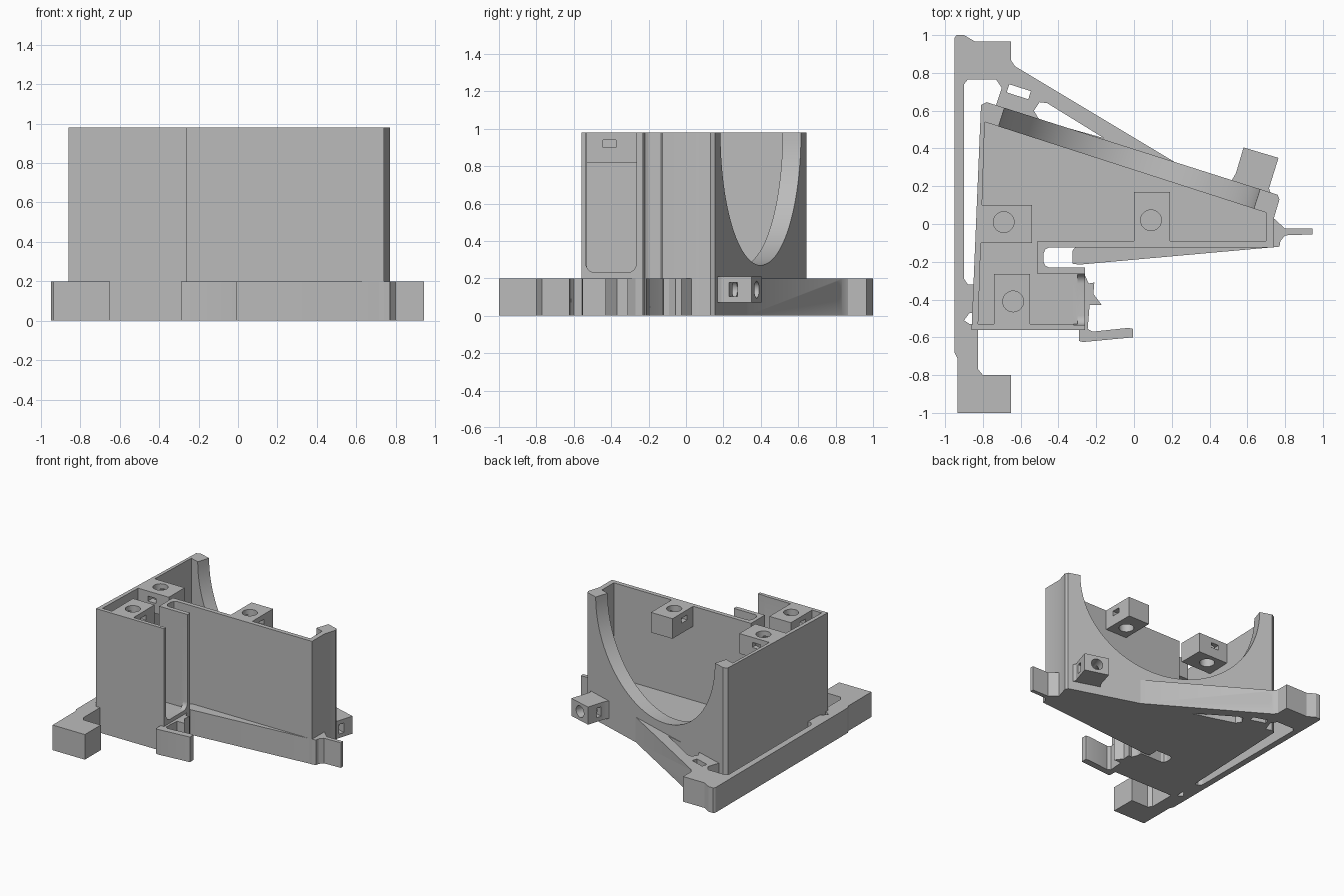
import bpy
import bmesh
from math import cos, sin, pi
from mathutils import Matrix, Vector

cube = bpy.data.objects.get("Cube")
if cube:
    bpy.data.objects.remove(cube, do_unlink=True)

grey = bpy.data.materials.new("plain_grey")
grey.use_nodes = True
grey.diffuse_color = (0.5, 0.5, 0.5, 1)
grey.node_tree.nodes["Principled BSDF"].inputs["Base Color"].default_value = (0.5, 0.5, 0.5, 1)

TOP = 0.98
BASE = 0.2
FLOOR = 0.23
# Directions along and out of the slanted back wall
ALONG = Vector((0.953, -0.303, 0))
OUT = Vector((0.303, 0.953, 0))


def finish(name, bm):
    bmesh.ops.recalc_face_normals(bm, faces=bm.faces)
    mesh = bpy.data.meshes.new(name)
    bm.to_mesh(mesh)
    bm.free()
    mesh.materials.append(grey)
    obj = bpy.data.objects.new(name, mesh)
    bpy.context.collection.objects.link(obj)
    return obj


def prism(name, outline, low, high, place=None):
    """Extrude a flat outline upwards, then optionally move it."""
    bm = bmesh.new()
    face = bm.faces.new([bm.verts.new((x, y, low)) for x, y in outline])
    grown = bmesh.ops.extrude_face_region(bm, geom=[face])["geom"]
    verts = [v for v in grown if isinstance(v, bmesh.types.BMVert)]
    bmesh.ops.translate(bm, verts=verts, vec=(0, 0, high - low))
    if place:
        bm.transform(place)
    return finish(name, bm)


def rect(x0, x1, y0, y1):
    return [(x0, y0), (x1, y0), (x1, y1), (x0, y1)]


def rod(center, radius, length, axis=(0, 0, 1), sides=32):
    bm = bmesh.new()
    bmesh.ops.create_cone(bm, cap_ends=True, segments=sides, radius1=radius,
                          radius2=radius, depth=length)
    turn = Vector(axis).to_track_quat('Z', 'Y').to_matrix().to_4x4()
    bm.transform(Matrix.Translation(center) @ turn)
    return finish("cutter", bm)


def slab(center, along, across, high):
    """Box cutter lined up with the slanted back wall."""
    bm = bmesh.new()
    bmesh.ops.create_cube(bm, size=1)
    turn = Matrix((ALONG, OUT, (0, 0, 1))).transposed().to_4x4()
    bm.transform(Matrix.Translation(center) @ turn @ Matrix.Diagonal((along, across, high, 1)))
    return finish("cutter", bm)


def cut(obj, *cutters):
    bpy.context.view_layer.objects.active = obj
    for tool in cutters:
        tool.hide_render = True
        mod = obj.modifiers.new("cut", 'BOOLEAN')
        mod.operation = 'DIFFERENCE'
        mod.solver = 'EXACT'
        mod.object = tool
        bpy.ops.object.modifier_apply(modifier=mod.name)
        bpy.data.objects.remove(tool, do_unlink=True)


# Main housing: solid outline hollowed from the floor up
housing = prism("housing", [
    (-0.86, -0.56), (-0.26, -0.56), (-0.26, -0.23), (-0.45, -0.23), (-0.47, -0.22),
    (-0.48, -0.2), (-0.48, -0.16), (-0.47, -0.135), (-0.45, -0.125), (0.74, -0.125),
    (0.74, 0.03), (0.77, 0.13), (0.76, 0.155), (-0.78, 0.645), (-0.81, 0.63)], 0, TOP)
cavity = prism("cutter", [
    (-0.825, -0.53), (-0.3, -0.53), (-0.3, -0.265), (-0.51, -0.265),
    (-0.51, -0.09), (0.7, -0.09), (0.7, 0.06), (-0.79, 0.54)], FLOOR, 1.2)

# Side doorway with rounded lower corners, drawn in y-z and turned to face +x
r = 0.05
door = [(-0.535, 1.1)]
for cy, start in ((-0.535 + r, pi), (-0.265 - r, 1.5 * pi)):
    for i in range(7):
        a = start + i * pi / 12
        door.append((cy + r * cos(a), FLOOR + r + r * sin(a)))
door.append((-0.265, 1.1))
face_x = Matrix(((0, 0, 1, 0), (1, 0, 0, 0), (0, 1, 0, 0), (0, 0, 0, 1)))
doorway = prism("cutter", door, -0.32, -0.2, face_x)

# Round scoop in the slanted back wall
scoop = rod((-0.025, 0.35, TOP), 0.71, 0.24, OUT, 96)
cut(housing, cavity, doorway, scoop)


# Screw blocks hanging inside the rim, each with a screw hole and nut slot
def screw_block(name, area, hole, slot_along_x):
    block = prism(name, rect(*area), 0.82, TOP)
    hx, hy = hole
    w = 0.035
    if slot_along_x:
        slot = rect(area[0] - w, area[1] + w, hy - w, hy + w)
    else:
        slot = rect(hx - w, hx + w, area[2] - w, area[3] + w)
    cut(block, rod((hx, hy, 0.9), 0.055, 0.4), prism("cutter", slot, 0.9, 0.94))
    return block


blocks = [
    screw_block("left_wall_screw_block", (-0.82, -0.54, -0.1, 0.1), (-0.69, 0.01), False),
    screw_block("chamber_screw_block", (-0.74, -0.55, -0.54, -0.265), (-0.64, -0.41), True),
    screw_block("front_wall_screw_block", (0, 0.19, -0.1, 0.17), (0.09, 0.02), True),
]

# Mounting frame: side rail, two feet and the diagonal brace
frame = prism("mounting_frame", [
    (-0.935, -1), (-0.65, -1), (-0.65, -0.8), (-0.8, -0.8), (-0.825, -0.77),
    (-0.825, -0.54), (-0.79, -0.5), (-0.76, 0.57), (0.1, 0.3), (0.22, 0.325),
    (-0.63, 0.835), (-0.65, 0.865), (-0.65, 0.965), (-0.84, 0.965), (-0.9, 1),
    (-0.94, 1), (-0.95, 0.985), (-0.95, -0.68), (-0.935, -0.71)], 0, BASE)
rail_slot = prism("cutter", [
    (-0.9, -0.29), (-0.88, -0.32), (-0.83, -0.32), (-0.7, -0.3), (-0.7, 0.58),
    (-0.73, 0.63), (-0.7, 0.72), (-0.73, 0.765), (-0.88, 0.765), (-0.9, 0.74)], -0.1, 0.4)
brace_gap = prism("cutter", [
    (-0.53, 0.6), (-0.5, 0.645), (-0.46, 0.64), (-0.16, 0.455), (-0.5, 0.55)], -0.1, 0.4)
rail_notch = prism("cutter", [
    (-0.9, -0.51), (-0.87, -0.53), (-0.82, -0.53), (-0.82, -0.47), (-0.87, -0.47)], -0.1, 0.4)
nut = Vector((-0.61, 0.7, 0.13))
cut(frame, rail_slot, brace_gap, rail_notch,
    rod((-0.79, 0.865, 0.1), 0.055, 0.4), rod((-0.79, -0.895, 0.1), 0.055, 0.4),
    slab(nut, 0.12, 0.045, 0.5), rod(nut + OUT * 0.08, 0.05, 0.24, OUT))

# Rear lug with a screw hole in its end and a nut slot across it
lug = prism("rear_lug", [
    (0.48, 0.21), (0.52, 0.235), (0.54, 0.27), (0.58, 0.405), (0.765, 0.35),
    (0.715, 0.19), (0.73, 0.14), (0.5, 0.17)], 0.07, 0.21)
lug_end = Vector((0.67, 0.378, 0.14))
cut(lug, rod(lug_end - OUT * 0.06, 0.045, 0.2, OUT),
    slab(lug_end - OUT * 0.1, 0.5, 0.045, 0.075))

# Low wedge along the front wall, ending in a thin tab
wedge = prism("front_wedge", [
    (-0.325, -0.14), (-0.325, -0.21), (-0.29, -0.215), (0.77, -0.12), (0.775, -0.09),
    (0.8, -0.06), (0.945, -0.055), (0.945, -0.025), (0.8, -0.025), (0.74, 0.03),
    (0.7, 0.03), (0.7, -0.11), (-0.3, -0.11)], 0, BASE)

# Front arm and hooked clip beside the doorway
arm = prism("front_arm", [
    (-0.29, -0.54), (-0.29, -0.62), (-0.27, -0.625), (-0.005, -0.6), (-0.005, -0.555),
    (-0.03, -0.55), (-0.22, -0.57), (-0.245, -0.555), (-0.235, -0.43), (-0.17, -0.43),
    (-0.215, -0.37), (-0.21, -0.31), (-0.24, -0.315), (-0.26, -0.27), (-0.29, -0.27)], 0, BASE)

# Smooth the round surfaces, keep the corners sharp
bpy.ops.object.select_all(action='DESELECT')
for obj in [housing, frame, lug, wedge, arm] + blocks:
    obj.select_set(True)
    bpy.context.view_layer.objects.active = obj
bpy.ops.object.shade_smooth_by_angle(angle=pi / 7)
